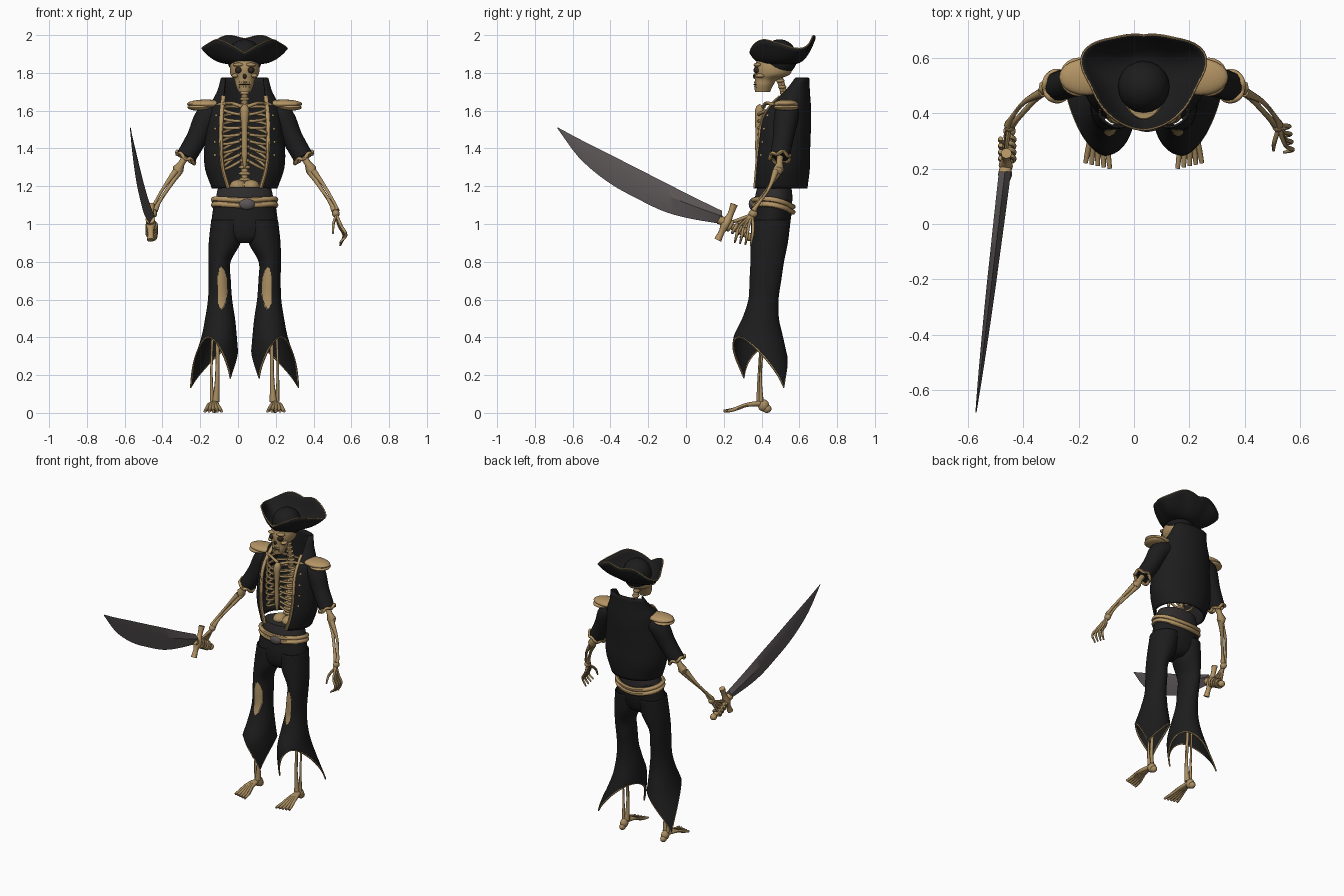
import bpy, bmesh
from math import sin, cos, pi, asin, radians
from mathutils import Vector, Matrix

if "Cube" in bpy.data.objects:
    bpy.data.objects.remove(bpy.data.objects["Cube"])
CENTRE = 0.035  # body symmetry plane; parts are modelled around local x = 0


def material(name, *rgb):
    m = bpy.data.materials.new(name)
    m.use_nodes = True
    m.diffuse_color = (*rgb, 1)
    m.node_tree.nodes["Principled BSDF"].inputs["Base Color"].default_value = (*rgb, 1)
    return m


CLOTH = material("black cloth", .012, .012, .012)
SASH = material("dark grey sash", .028, .025, .025)
BONE = material("old bone", .40, .27, .12)
GOLD = material("gold trim", .46, .30, .13)
STEEL = material("dark steel", .105, .09, .092)
DARK = material("socket brown", .03, .02, .012)


def look(table, t):
    """Smooth lookup in rows of (key, values...)."""
    t = min(max(t, table[0][0]), table[-1][0])
    i = next(k for k in range(len(table) - 1) if t <= table[k + 1][0])
    a, b = table[i], table[i + 1]
    p, n = table[max(i - 1, 0)], table[min(i + 2, len(table) - 1)]
    h = b[0] - a[0]
    s = (t - a[0]) / h
    out = []
    for k in range(1, len(a)):
        ma = (b[k] - p[k]) / (b[0] - p[0]) * h
        mb = (n[k] - a[k]) / (n[0] - a[0]) * h
        out.append((2*s**3 - 3*s*s + 1)*a[k] + (s**3 - 2*s*s + s)*ma
                   + (3*s*s - 2*s**3)*b[k] + (s**3 - s*s)*mb)
    return out


def smooth(points, n=12):
    rows = [(i, *p) for i, p in enumerate(points)]
    return [look(rows, i / n * (len(points) - 1)) for i in range(n + 1)]


def finish(obj, mirror=False, thick=0, angle=45):
    obj.location.x = CENTRE
    bpy.ops.object.select_all(action='DESELECT')
    obj.select_set(True)
    bpy.context.view_layer.objects.active = obj
    bpy.ops.object.shade_smooth_by_angle(angle=radians(angle))
    if thick:
        s = obj.modifiers.new("thickness", 'SOLIDIFY')
        s.thickness, s.offset = thick, 0
    if mirror:
        obj.modifiers.new("mirror", 'MIRROR')
    return obj


def from_bmesh(name, bm, mat, **kw):
    bmesh.ops.recalc_face_normals(bm, faces=bm.faces)
    me = bpy.data.meshes.new(name)
    bm.to_mesh(me)
    bm.free()
    me.materials.append(mat)
    obj = bpy.data.objects.new(name, me)
    bpy.context.collection.objects.link(obj)
    return finish(obj, **kw)


def grid(name, fn, nu, nv, mat, wrap=True, caps=False, **kw):
    """Surface from fn(u, v); u runs around, v along."""
    bm = bmesh.new()
    cols = nu if wrap else nu + 1
    rows = [[bm.verts.new(fn(i / nu, j / nv)) for i in range(cols)] for j in range(nv + 1)]
    for a, b in zip(rows, rows[1:]):
        for i in range(nu):
            k = (i + 1) % cols
            bm.faces.new((a[i], a[k], b[k], b[i]))
    if caps:
        bm.faces.new(rows[0])
        bm.faces.new(rows[-1])
    return from_bmesh(name, bm, mat, **kw)


def ring(row, z, a):
    cx, cy, rx, ry = row
    return (cx + rx * cos(a), cy + ry * sin(a), z)


def loft(name, table, mat, nu=40, nv=24, caps=True, **kw):
    """Elliptic loft from rows of (z, cx, cy, rx, ry)."""
    lo, hi = table[0][0], table[-1][0]
    def fn(u, v):
        z = lo + (hi - lo) * v
        return ring(look(table, z), z, 2 * pi * u)
    return grid(name, fn, nu, nv, mat, caps=caps, **kw)


def tubes(name, strands, mat, closed=False, res=2, **kw):
    """Round strands given as lists of (x, y, z, radius)."""
    cu = bpy.data.curves.new(name, 'CURVE')
    cu.dimensions, cu.bevel_depth, cu.bevel_resolution = '3D', 1, res
    cu.use_fill_caps = True
    for pts in strands:
        sp = cu.splines.new('POLY')
        sp.points.add(len(pts) - 1)
        sp.use_cyclic_u = closed
        for q, (x, y, z, r) in zip(sp.points, pts):
            q.co, q.radius = (x, y, z, 1), r
    cu.materials.append(mat)
    obj = bpy.data.objects.new(name, cu)
    bpy.context.collection.objects.link(obj)
    bpy.ops.object.select_all(action='DESELECT')
    obj.select_set(True)
    bpy.context.view_layer.objects.active = obj
    bpy.ops.object.convert(target='MESH')
    return finish(bpy.context.object, **kw)


def balls(name, items, mat, **kw):
    """Ellipsoids given as (centre, radii)."""
    bm = bmesh.new()
    for c, s in items:
        bmesh.ops.create_uvsphere(bm, u_segments=20, v_segments=12, radius=1,
                                  matrix=Matrix.Translation(c) @ Matrix.Diagonal((*s, 1)))
    return from_bmesh(name, bm, mat, **kw)


# Hat: crown and three-cornered turned-up brim (angle, radius, edge height)
BRIM = [(-90, .155, 1.905), (-60, .155, 1.95), (-30, .165, 1.975), (0, .19, 1.955),
        (28, .25, 1.93), (60, .205, 1.995), (90, .185, 1.98)]


def brim(u, v):
    a = 360 * u - 90
    r, top = look(BRIM, a if a <= 90 else 180 - a)
    r = .07 + (r - .07) * v ** .8
    return (r * cos(radians(a)), .495 + r * sin(radians(a)), 1.85 + (top - 1.85) * v ** 2)


grid("hat_brim", brim, 72, 10, CLOTH, thick=.008)
balls("hat_crown", [((0, .495, 1.88), (.094, .094, .098))], CLOTH)
tubes("hat_trim", [[(*brim(i / 72, 1), .004) for i in range(72)]], GOLD, closed=True, res=1)

# Skull with jaw, cheekbones, sockets and mouth
loft("skull", [(1.70, 0, .405, .034, .04), (1.735, 0, .412, .048, .05), (1.765, 0, .425, .055, .06),
               (1.79, 0, .455, .074, .092), (1.83, 0, .462, .078, .1), (1.88, 0, .465, .065, .085)], BONE)
balls("cheekbones", [((.05, .395, 1.785), (.02, .028, .012)), ((.032, .38, 1.843), (.03, .022, .011))],
      BONE, mirror=True)
balls("eye_sockets", [((.032, .377, 1.815), (.02, .02, .018))], DARK, mirror=True)
balls("nose_and_mouth", [((0, .366, 1.782), (.01, .012, .014)), ((0, .384, 1.738), (.034, .028, .005))], DARK)
balls("teeth", [((.005 + .01 * i, .367 + .004 * i, z), (.005, .006, .008))
                for i in range(3) for z in (1.728, 1.75)], BONE, mirror=True)

# Spine, ribs, breastbone and collarbones
SPINE = smooth([(0, .5, 1.14), (0, .51, 1.3), (0, .55, 1.48), (0, .535, 1.63), (0, .49, 1.79)], 20)
tubes("spine", [[(*p, .018) for p in SPINE]], BONE)
balls("vertebrae", [(p, (.035 - .0006 * i, .022, .012)) for i, p in enumerate(SPINE)], BONE)
balls("pelvis_top", [((.035, .47, 1.2), (.045, .05, .035))], BONE, mirror=True)
ribs = []
for k in range(8):
    w = .118 - .003 * abs(k - 3)
    slope = .07 - .012 * k
    ribs.append([(w * sin(a) + .012, .467 + .082 * cos(a), 1.36 + .034 * k + .02 * cos(a) - slope * sin(a), .0085)
                 for a in [.1 + (pi - .2) * i / 16 for i in range(17)]])
tubes("ribs", ribs, BONE, mirror=True)
tubes("breastbone", [smooth([(0, .385, 1.3, .008), (0, .383, 1.37, .016), (0, .383, 1.5, .016),
                             (0, .39, 1.6, .025), (0, .4, 1.63, .012)])], BONE)
tubes("collarbones", [smooth([(.01, .41, 1.62, .011), (.08, .43, 1.64, .009), (.17, .5, 1.62, .011)])],
      BONE, mirror=True)

# Open jacket with gold front edges
JACKET = [(1.19, 0, .492, .168, .145), (1.3, 0, .5, .205, .15), (1.42, 0, .505, .207, .147),
          (1.55, 0, .515, .19, .142), (1.63, 0, .54, .175, .115), (1.70, 0, .575, .14, .075),
          (1.77, 0, .605, .12, .042)]
OPENING = [(1.19, .085), (1.3, .115), (1.45, .125), (1.6, .12), (1.7, .108), (1.77, .1)]


def jacket(u, v):
    z = 1.19 + .58 * v
    row = look(JACKET, z)
    gap = asin(min(look(OPENING, z)[0] / row[2], .95))
    return ring(row, z, -pi / 2 + gap + (2 * pi - 2 * gap) * u)


grid("jacket", jacket, 56, 30, CLOTH, wrap=False, thick=.012)
tubes("jacket_edges", [[(*jacket(0, i / 24), .011) for i in range(21)]], GOLD, mirror=True)
tubes("collar_trim", [[(*jacket(i / 30, 1), .005) for i in range(31)]], CLOTH)
balls("jacket_buttons", [(Vector(jacket(.04, v)), (.009, .009, .009)) for v in (.3, .42, .54, .66)],
      GOLD, mirror=True)

# Sleeves, cuffs and shoulder pads
tubes("sleeves", [smooth([(.15, .54, 1.59, .06), (.2, .53, 1.56, .066), (.25, .515, 1.46, .056),
                          (.31, .497, 1.355, .053)])], CLOTH, res=5, mirror=True)
across, down = Vector((.87, 0, .49)), Vector((0, 1, 0))
tubes("cuffs", [[(*(Vector((.312, .497, 1.352 + .008 * sin(5 * a))) + .053 * (across * cos(a) + down * sin(a))), .01)
                 for a in [2 * pi * i / 30 for i in range(30)]]], GOLD, closed=True, mirror=True)
balls("shoulder_pads", [((.205, .53, 1.635), (.1, .066, .024)), ((.235, .53, 1.617), (.068, .07, .018))],
      GOLD, mirror=True)

# Arm bones
tubes("arm_bones", [
    [(.29, .5, 1.39, .018), (.335, .495, 1.32, .018), (.352, .49, 1.29, .03), (.36, .485, 1.265, .018)],
    smooth([(.345, .49, 1.28, .02), (.39, .45, 1.21, .011), (.45, .385, 1.12, .01), (.475, .36, 1.07, .016)]),
    smooth([(.365, .475, 1.28, .018), (.43, .44, 1.19, .009), (.475, .385, 1.11, .009), (.49, .355, 1.07, .014)])],
    BONE, mirror=True)
balls("wrists", [((.483, .355, 1.055), (.02, .024, .022))], BONE, mirror=True)

# Open left hand
fingers = [smooth([(.485, .35, 1.05, .009), (.5 + .004 * i, .355 - .024 * i, .99, .008),
                   (.525 + .004 * i, .352 - .028 * i, .94, .008), (.505, .342 - .028 * i, .885 + .006 * i, .005)])
           for i in range(4)]
fingers.append(smooth([(.485, .34, 1.04, .009), (.47, .29, 1.0, .008), (.468, .265, .95, .005)]))
tubes("left_fingers", fingers, BONE)

# Curved sword: rows of (y, top, bottom, half thickness)
BLADE = [(-.68, 1.512, 1.505, .002), (-.565, 1.45, 1.35, .007), (-.41, 1.372, 1.22, .012),
         (-.25, 1.29, 1.13, .016), (-.115, 1.222, 1.066, .018), (.015, 1.155, 1.03, .02), (.19, 1.07, 1.0, .022)]


def blade(u, v):
    y = -.68 + .87 * v
    top, low, half = look(BLADE, y)
    mid = top * .6 + low * .4
    x = -.605 + .105 * v
    return [(x, y, top), (x + half, y, mid), (x, y, low), (x - half, y, mid)][round(u * 4)]


grid("sword_blade", blade, 4, 24, STEEL, caps=True, angle=30)
tubes("sword_guard", [smooth([(-.495, .255, 1.105, .02), (-.497, .235, 1.05, .016), (-.497, .21, 1.0, .026),
                              (-.497, .19, .96, .016), (-.497, .168, .915, .02)])], GOLD)
tubes("sword_handle", [[(-.5, .175, 1.025, .026), (-.497, .22, 1.0, .018), (-.485, .33, .935, .015)]], GOLD)
balls("sword_pommel", [((-.484, .335, .932), (.022, .022, .022))], GOLD)

# Right hand closed round the handle
grip = []
for i in range(4):
    c = Vector((-.492, .235 + .023 * i, .99 - .013 * i))
    curl = [c + .025 * (Vector((1, 0, 0)) * cos(a) + Vector((0, .48, .88)) * sin(a))
            for a in [pi * .6 - 1.7 * pi * k / 12 for k in range(13)]]
    grip.append([(-.483, .355, 1.05, .01)] + [(*p, .009) for p in curl])
tubes("right_fingers", grip, BONE)

# Trouser hips, sash, belt and buckle
loft("trouser_hips", [(.9, 0, .435, .06, .06), (.93, 0, .44, .16, .085), (1.0, 0, .448, .175, .102),
                      (1.08, 0, .458, .167, .103), (1.13, 0, .462, .158, .1)], CLOTH)
loft("sash", [(1.11, 0, .462, .158, .1), (1.15, 0, .465, .15, .098), (1.195, 0, .468, .14, .09)], SASH)
belt = []
for dz in (-.014, .014):
    belt.append([(.165 * cos(a), .461 + .105 * sin(a), 1.115 - .018 * sin(a) - .02 * sin(a) ** 2 + dz, .014)
                 for a in [2 * pi * i / 48 for i in range(48)]])
tubes("belt", belt, GOLD, closed=True)
balls("buckle", [((.012, .35, 1.105), (.042, .018, .03))], STEEL)

# Flared trouser legs with pointed hems and torn knees: (z, cx, cy, rx, ry)
LEG = [(.14, .182, .415, .146, .145), (.3, .149, .392, .111, .14), (.4, .135, .383, .09, .127),
       (.5, .13, .395, .075, .093), (.6, .13, .41, .06, .076), (.7, .132, .42, .055, .08),
       (.8, .133, .43, .055, .085), (.9, .106, .44, .08, .095), (1.02, .088, .45, .085, .1)]


def leg(u, v):
    a = 2 * pi * u
    low = .16 - .025 * cos(a - pi / 4) + (.22 - .02 * sin(a - pi / 4)) * abs(sin(a - pi / 4)) ** .75
    z = 1.02 + (low - 1.02) * v
    return ring(look(LEG, z), z, a)


legs = grid("trouser_legs", leg, 72, 84, CLOTH, thick=.008, mirror=True)
legs.data.materials.append(BONE)
for f in legs.data.polygons:
    x, y, z = f.center
    if y < .4 and ((x - .118 - .6 * (z - .66) ** 2) / .024) ** 2 + ((z - .66) / .11) ** 2 < 1:
        f.material_index = 1
tubes("hem_trim", [[(*leg(i / 72, 1), .005) for i in range(72)]], GOLD, closed=True, res=1, mirror=True)

# Shins and feet
tubes("shin_bones", [
    smooth([(.13, .42, .62, .024), (.142, .41, .5, .012), (.145, .39, .2, .011), (.152, .392, .06, .02)]),
    smooth([(.155, .425, .58, .012), (.17, .41, .4, .007), (.176, .395, .2, .007), (.172, .398, .06, .012)])],
    BONE, mirror=True)
balls("heels", [((.16, .41, .04), (.025, .03, .032)), ((.16, .428, .022), (.02, .025, .022))], BONE, mirror=True)
toes = [smooth([(.158 + .002 * i, .39, .05, .015), (.145 + .011 * i, .32, .042, .011),
                (.13 + .018 * i, .26, .02, .01), (.122 + .022 * i, .2 + .005 * i, .009, .008)]) for i in range(5)]
tubes("foot_bones", toes, BONE, mirror=True)
